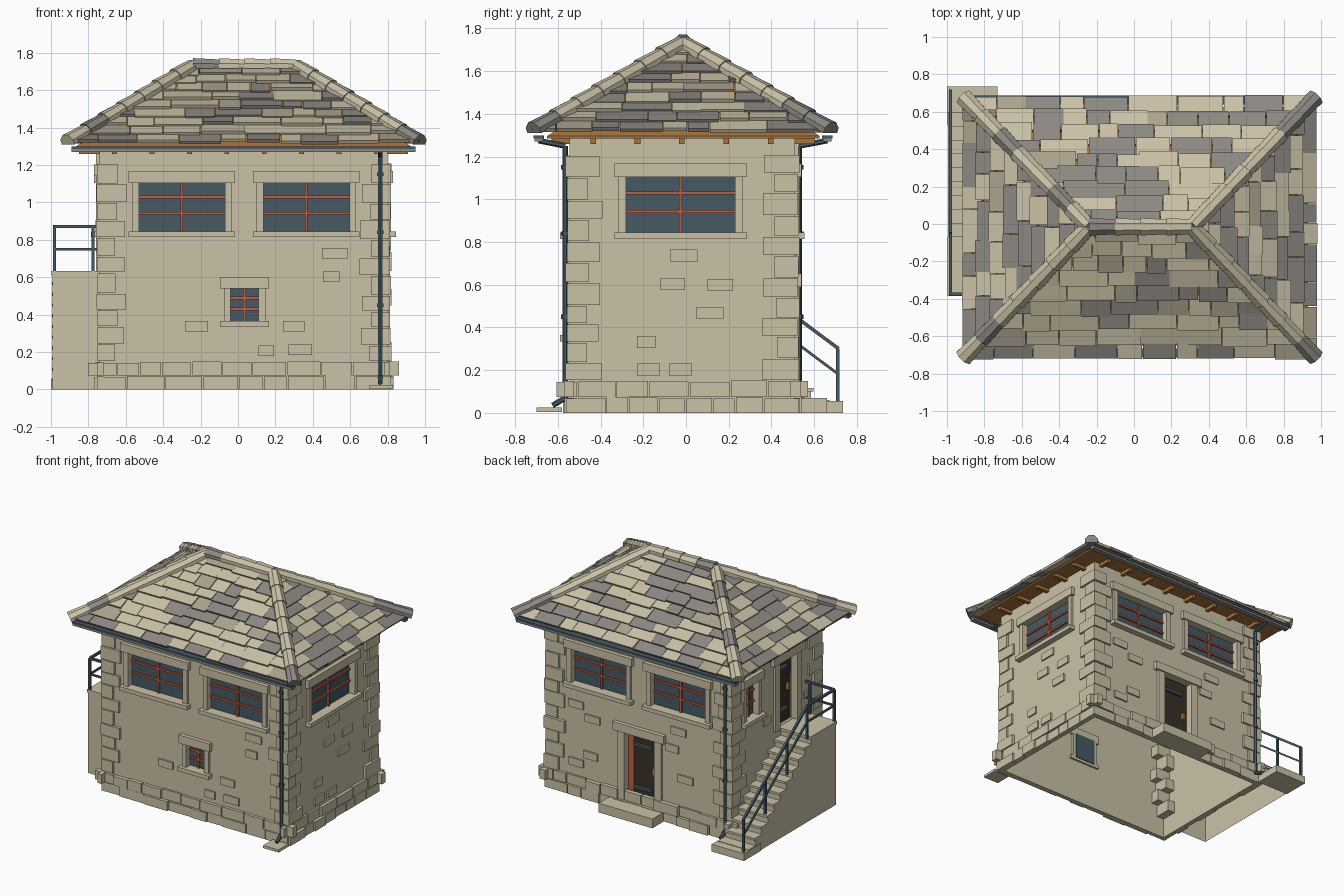
import bpy, bmesh, math, random
from mathutils import Vector as V

if "Cube" in bpy.data.objects:
    bpy.data.objects.remove(bpy.data.objects["Cube"])

random.seed(7)
R = random.uniform
X0, X1, Y0, Y1 = -0.74, 0.80, -0.545, 0.51      # outer wall faces


def material(name, rgb):
    m = bpy.data.materials.new(name)
    m.diffuse_color = [((c / 255 + 0.055) / 1.055) ** 2.4 for c in rgb] + [1]
    m.use_nodes = True
    m.node_tree.nodes["Principled BSDF"].inputs["Base Color"].default_value = m.diffuse_color
    return m


MATS = [material(*a) for a in [
    ("stone", (202, 193, 166)), ("grey_slate", (141, 136, 130)), ("brown_slate", (172, 163, 142)),
    ("wood", (172, 116, 58)), ("red_paint", (192, 92, 64)), ("glass", (70, 90, 100)),
    ("dark_metal", (70, 90, 100)), ("dark_door", (58, 48, 40)), ("brass", (190, 130, 50))]]
STONE, GREY, BROWN, WOOD, RED, GLASS, METAL, DOOR, BRASS = range(9)
parts = {}


def add(name, pts, faces, mat):
    bm = parts.setdefault(name, bmesh.new())
    vs = [bm.verts.new(p) for p in pts]
    for f in faces:
        bm.faces.new([vs[i] for i in f]).material_index = mat


HEX = [(3, 2, 1, 0), (4, 5, 6, 7), (0, 1, 5, 4), (1, 2, 6, 5), (2, 3, 7, 6), (3, 0, 4, 7)]


def box(name, x0, x1, y0, y1, z0, z1, mat=STONE):
    add(name, [(x, y, z) for z in (z0, z1) for x, y in ((x0, y0), (x1, y0), (x1, y1), (x0, y1))], HEX, mat)


def rod(name, a, b, r, mat=METAL, r2=None, n=6, low=-1):
    """Prism from a to b; low flattens the underside."""
    a, b = V(a), V(b)
    q = (b - a).to_track_quat('Z', 'Y')
    ring = [V((math.cos(t), max(math.sin(t), low), 0)) for t in (2 * math.pi * (i + 0.5) / n for i in range(n))]
    pts = [a + q @ (p * r) for p in ring] + [b + q @ (p * (r2 or r)) for p in ring]
    faces = [(i, (i + 1) % n, n + (i + 1) % n, n + i) for i in range(n)]
    add(name, pts, faces + [tuple(range(n))[::-1], tuple(range(n, 2 * n))], mat)


def slab(name, side, u0, u1, z0, z1, d0, d1, mat=STONE):
    """Box on a wall: u runs along the wall, d is distance outward from it."""
    if side == 'front':
        box(name, u0, u1, Y0 - d1, Y0 - d0, z0, z1, mat)
    elif side == 'back':
        box(name, u0, u1, Y1 + d0, Y1 + d1, z0, z1, mat)
    elif side == 'right':
        box(name, X1 + d0, X1 + d1, u0, u1, z0, z1, mat)
    else:
        box(name, X0 - d1, X0 - d0, u0, u1, z0, z1, mat)


def surround(side, u0, u1, z0, z1, o, sill):
    slab("stone_surrounds", side, u0 - o, u1 + o, z1, z1 + 0.062, -0.035, 0.03)
    if sill:
        slab("stone_surrounds", side, u0 - o, u1 + o, z0 - 0.03, z0, -0.035, 0.045)
    for a, b in ((u0 - o * 0.65, u0), (u1, u1 + o * 0.65)):
        slab("stone_surrounds", side, a, b, z0, z1, -0.035, 0.018)
    slab("opening_cutter", side, u0, u1, z0, z1, -0.2, 0.1)


def window(side, u0, u1, z0, z1, o=0.055, rows=3):
    surround(side, u0, u1, z0, z1, o, True)
    slab("window_glass", side, u0 - .01, u1 + .01, z0 - .01, z1 + .01, -0.04, -0.03, GLASS)
    c, w = (u0 + u1) / 2, 0.007
    slab("window_bars", side, c - w, c + w, z0, z1, -0.03, -0.016, RED)
    for i in range(1, rows):
        z = z0 + (z1 - z0) * (i / rows + 0.04)
        slab("window_bars", side, u0, u1, z - w, z + w, -0.03, -0.018, RED)


def door(side, u0, u1, z0, z1):
    surround(side, u0, u1, z0, z1, 0.09, False)
    slab("door_leaf", side, u0 - .01, u1 + .01, z0, z1 + .01, -0.055, -0.045, DOOR)
    slab("door_frame", side, u1 - 0.045, u1, z0, z1, -0.05, -0.036, RED)
    for f in (0.2, 0.82):
        z = z0 + f * (z1 - z0)
        slab("door_hinges", side, u0 + .05, u1 - .05, z - .01, z + .01, -0.046, -0.025, METAL)
    slab("door_handle", side, u0 + .025, u0 + .045, z0 + .23, z0 + .28, -0.046, -0.025, BRASS)


# walls: thin hollow shell, open underneath, with cut openings
box("walls", X0, X1, Y0, Y1, 0, 1.29)
box("room_cutter", X0 + .02, X1 - .02, Y0 + .02, Y1 - .02, -0.1, 1.4)
for s in ('front', 'back'):
    window(s, -0.53, -0.07, 0.845, 1.105)
    window(s, 0.135, 0.595, 0.845, 1.105)
window('right', -0.28, 0.23, 0.845, 1.105)
window('left', 0.21, 0.35, 0.845, 1.105)
window('front', -0.04, 0.11, 0.365, 0.54)
door('back', -0.10, 0.15, 0.07, 0.59)
door('left', -0.25, -0.05, 0.63, 1.14)
slab("door_step", 'back', -0.18, 0.27, 0, 0.07, -0.02, 0.15)

# corner stones, alternating long and short
for cx, sx in ((X0, 1), (X1, -1)):
    for cy, sy in ((Y0, 1), (Y1, -1)):
        z, k = 0.15, 0
        while z < 1.2:
            h = min(R(0.085, 0.11), 1.265 - z)
            lx, ly = (0.14, 0.09) if k % 2 else (0.09, 0.145)
            p, q = R(.01, .022), R(.01, .022)
            xs = sorted((cx - sx * p, cx + sx * (lx + R(-.01, .01))))
            ys = sorted((cy - sy * q, cy + sy * (ly + R(-.01, .01))))
            box("corner_stones", *xs, *ys, z + .003, z + h - .003)
            z += h
            k += 1

# plinth: two courses of stones
for side, a, b in (('front', X0, X1), ('back', X0, X1), ('right', Y0, Y1), ('left', Y0, Y1)):
    for z0, z1, e in ((0, 0.072, 0.018), (0.075, 0.148, 0.065)):
        u = a - e
        while u < b + e - 0.01:
            w = R(0.1, 0.21)
            w = b + e - u if b + e - u - w < 0.07 else w
            slab("plinth_stones", side, u + .003, u + w - .003, z0, z1 + R(-.006, .003), -0.02, R(.012, .034))
            u += w

# stones standing slightly proud of the walls
for side, spots in {
    'front': [(.45, .70), (.455, .575), (-.28, .31), (.24, .31), (.11, .18), (.27, .185)],
    'right': [(-.075, .71), (-.12, .575), (.10, .57), (.05, .44), (-.23, .305), (-.23, .175), (-.08, .175)],
    'back': [(.50, .66), (.36, .58), (-.36, .68), (-.30, .54), (-.42, .33), (.38, .30), (.50, .22)],
    'left': [(-.44, .75), (-.45, .5), (.05, .72)]}.items():
    for u, z in spots:
        slab("wall_stones", side, u, u + R(.08, .135), z, z + .056, -0.01, 0.012)

# outside stair with landing, hollow underneath
N, TOP = 11, 0.63
YS, YL = 0.66, -0.08
prof = [(-0.38, 0), (-0.38, TOP)]
for i in range(N - 1, -1, -1):
    y = YS + (YL - YS) * i / (N - 1)
    h = TOP * (i + 1) / N
    prof += [(y, h), (y, h - TOP / N)]
    box("stair_treads", -0.995, X0, y - 0.07, y + 0.012, h - 0.015, h + 0.002)
n = len(prof)
add("stair_body", [(x, y, z) for x in (-0.993, X0) for y, z in prof],
    [tuple(range(n))] + [(i, i + n, i + 1 + n, i + 1) for i in range(n - 1)], STONE)
box("stair_landing", -0.998, X0, -0.385, YL + .01, TOP - .02, TOP + .003)
box("stair_foot", -1.0, -0.73, 0.53, 0.735, 0, 0.055)

# handrail
XR, slope = -0.98, (0.87 - 0.30) / 0.76
for y in (0.71, 0.45, 0.19, -0.05):
    z = 0.30 + (0.71 - y) * slope
    rod("handrail", (XR, y, z - 0.25), (XR, y, z), 0.0115, n=4)
for dz in (0, -0.12):
    pts = [(XR, 0.715, 0.30 + dz), (XR, -0.05, 0.87 + dz), (XR, -0.375, 0.87 + dz), (X0, -0.375, 0.87 + dz)]
    for a, b in zip(pts, pts[1:]):
        rod("handrail", a, b, 0.0115 if dz == 0 else 0.009, n=4)
for x in (XR, -0.775):
    rod("handrail", (x, -0.375, TOP), (x, -0.375, 0.87), 0.0115, n=4)

# timber roof base and rafter ends
ex, ey = (-0.87, 0.93), (-0.65, 0.625)
YR, RX = -0.015, (-0.24, 0.31)
box("roof_boards", *ex, *ey, 1.285, 1.297, WOOD)
add("roof_boards", [(ex[0], ey[0], 1.297), (ex[1], ey[0], 1.297), (ex[1], ey[1], 1.297), (ex[0], ey[1], 1.297),
                    (RX[0], YR, 1.69), (RX[1], YR, 1.69)],
    [(0, 1, 5, 4), (1, 2, 5), (2, 3, 4, 5), (3, 0, 4), (3, 2, 1, 0)], WOOD)
for i in range(8):
    x = -0.66 + i * 0.2
    box("rafters", x - .013, x + .013, ey[0] + .02, Y0, 1.26, 1.286, WOOD)
    box("rafters", x - .013, x + .013, Y1, ey[1] - .02, 1.26, 1.286, WOOD)
for i in range(5):
    y = -0.435 + i * 0.208
    box("rafters", ex[0] + .02, X0, y - .013, y + .013, 1.26, 1.286, WOOD)
    box("rafters", X1, ex[1] - .02, y - .013, y + .013, 1.26, 1.286, WOOD)

# slates laid in courses on the four slopes
ZE, ZR, ROWS = 1.313, 1.72, 9
SW, SE, NE, NW = [V((x, y, ZE)) for x, y in ((-.91, -.712), (.97, -.712), (.97, .677), (-.91, .677))]
RW, RE = V((RX[0], YR, ZR)), V((RX[1], YR, ZR))
for a, b, c, d in ((SW, SE, RE, RW), (SE, NE, RE, RE), (NE, NW, RW, RE), (NW, SW, RW, RW)):
    along = (b - a).normalized()
    up = (d - a) - along * (d - a).dot(along)
    nrm = along.cross(up).normalized()
    length, left, right = (b - a).length, (d - a).dot(along), (c - a).dot(along)

    def at(u, v):
        u = min(max(u, left * v), length + (right - length) * v)
        return a + along * u + up * v
    for r in range(ROWS):
        v0, v1 = r / ROWS, min((r + 1.3) / ROWS, 1)
        u, end = left * v0, length + (right - length) * v0
        while u < end - 0.01:
            w = R(0.1, 0.27)
            w = end - u if end - u - w < 0.08 else w
            j = R(-.014, .014) if r else R(0, .008)
            lift, g = R(.010, .024), R(0, 0.003)
            q = [at(u + g, v0 + j), at(u + w - g, v0 + j), at(u + w - g, v1), at(u + g, v1)]
            off = [lift, lift, 0, 0]
            pts = [p + nrm * (o - .014) for p, o in zip(q, off)] + [p + nrm * (o + .004) for p, o in zip(q, off)]
            add("roof_slates", pts, HEX, random.choices((STONE, GREY, BROWN), (50, 42, 8))[0])
            u += w

# overlapping half-round caps on hips and ridge
for a, b, k in ((SW, RW, 7), (SE, RE, 7), (NE, RE, 7), (NW, RW, 7), (RW, RE, 4)):
    for i in range(k):
        p, q = a.lerp(b, i / k), a.lerp(b, min(1, (i + 1.08) / k))
        p, q = p + V((0, 0, .004)), q + V((0, 0, .004))
        rod("ridge_caps", p, q, R(.048, .052), random.choices((STONE, GREY), (75, 25))[0], 0.043, 8, -0.15)

# gutters with a dark channel, downpipes and splash slab
for yg, yw, x, s in ((-0.69, Y0 - .02, 0.76, -1), (0.662, Y1 + .02, -0.70, 1)):
    box("gutters", -0.89, 0.95, yg - .02, yg + .02, 1.27, 1.285, GREY)
    box("gutter_channels", -0.89, 0.95, yg - .024, yg + .024, 1.285, 1.3, METAL)
    path = [(x, yg, 1.275), (x, yw, 1.25), (x, yw, 0.07), (x, yw + s * .06, 0.035)]
    for a, b in zip(path, path[1:]):
        rod("downpipes", a, b, 0.013)
    for z in (0.45, 0.84, 1.15):
        rod("downpipes", (x, yw, z - .01), (x, yw, z + .01), 0.02)
box("splash_slab", 0.70, 0.83, -0.70, -0.58, 0.005, 0.025)

# turn every part into an object
objs = {}
for name, bm in parts.items():
    bmesh.ops.recalc_face_normals(bm, faces=bm.faces)
    used = sorted({f.material_index for f in bm.faces})
    for f in bm.faces:
        f.material_index = used.index(f.material_index)
    me = bpy.data.meshes.new(name)
    bm.to_mesh(me)
    bm.free()
    for i in used:
        me.materials.append(MATS[i])
    objs[name] = bpy.data.objects.new(name, me)
    bpy.context.collection.objects.link(objs[name])
for cutter in ("room_cutter", "opening_cutter"):
    mod = objs["walls"].modifiers.new(cutter, 'BOOLEAN')
    mod.operation, mod.solver, mod.object = 'DIFFERENCE', 'EXACT', objs[cutter]
    objs[cutter].hide_render = True
    objs[cutter].display_type = 'WIRE'
